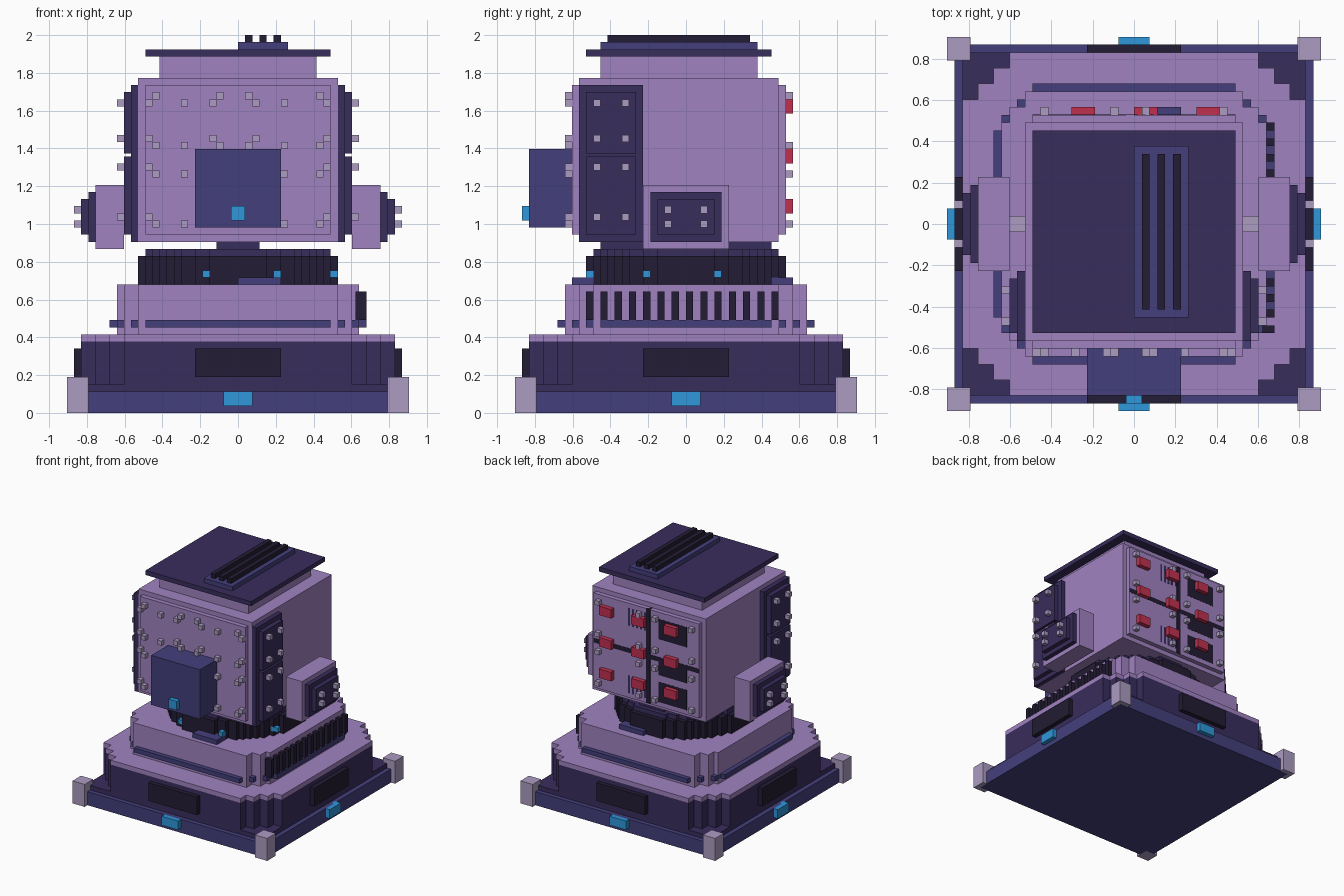
import bpy, bmesh, math

if "Cube" in bpy.data.objects:
    bpy.data.objects.remove(bpy.data.objects["Cube"])

U = 2 / 53  # one voxel


def mat(name, hexa):
    m = bpy.data.materials.new(name)
    ch = [int(hexa[i:i + 2], 16) / 255 for i in (0, 2, 4)]
    m.diffuse_color = [((c + 0.055) / 1.055) ** 2.4 for c in ch] + [1]
    m.use_nodes = True
    m.node_tree.nodes["Principled BSDF"].inputs["Base Color"].default_value = m.diffuse_color
    return m


LILAC = mat("lilac", "A083C0")
DARK = mat("dark_purple", "392D5C")
NAVY = mat("navy", "443F7C")
BLACK = mat("near_black", "221C33")
PALE = mat("pale_metal", "AC9CC2")
BLUE = mat("blue_light", "2E97DB")
RED = mat("red_block", "C03050")


def finish(name, bm, material):
    bmesh.ops.recalc_face_normals(bm, faces=bm.faces)
    me = bpy.data.meshes.new(name)
    bm.to_mesh(me)
    bm.free()
    me.materials.append(material)
    ob = bpy.data.objects.new(name, me)
    bpy.context.collection.objects.link(ob)
    return ob


def boxes(name, material, items):
    """Boxes given in voxels as (x0, x1, y0, y1, z0, z1)."""
    bm = bmesh.new()
    for x0, x1, y0, y1, z0, z1 in items:
        r = bmesh.ops.create_cube(bm, size=1)
        for v in r["verts"]:
            v.co = ((x1 if v.co.x > 0 else x0) * U,
                    (y1 if v.co.y > 0 else y0) * U,
                    (z1 if v.co.z > 0 else z0) * U)
    return finish(name, bm, material)


def stepped(name, material, steps, z0, z1):
    """Prism with staircase corners; steps are (half x, half y), widest x first."""
    q = [steps[0]]
    for (_, py), (hx, hy) in zip(steps, steps[1:]):
        q += [(hx, py), (hx, hy)]
    half = q + [(-x, y) for x, y in reversed(q)]
    pts = half + [(-x, -y) for x, y in half]
    bm = bmesh.new()
    f = bm.faces.new([bm.verts.new((x * U, y * U, z0 * U)) for x, y in pts])
    r = bmesh.ops.extrude_face_region(bm, geom=[f], use_keep_orig=True)
    top = [v for v in r["geom"] if isinstance(v, bmesh.types.BMVert)]
    bmesh.ops.translate(bm, verts=top, vec=(0, 0, (z1 - z0) * U))
    return finish(name, bm, material)


def disc_steps(r):
    widths = {}
    for k in range(r):
        widths[round(math.sqrt(r * r - (k + 0.5) ** 2))] = k + 1
    return sorted(widths.items(), reverse=True)


def flip_x(b):
    return (-b[1], -b[0]) + tuple(b[2:])


def both_x(items):
    return items + [flip_x(b) for b in items]


def four_sides(half, d0, d1, z0, z1):
    return [(-half, half, d0, d1, z0, z1), (-half, half, -d1, -d0, z0, z1),
            (d0, d1, -half, half, z0, z1), (-d1, -d0, -half, half, z0, z1)]


# Base
boxes("base_plate", NAVY, [(-23, 23, -23, 23, 0, 3)])
boxes("corner_posts", PALE, both_x([(21, 24, 21, 24, 0, 5), (21, 24, -24, -21, 0, 5)]))
boxes("base_lights", BLUE, four_sides(2, 22.5, 24, 1, 3))
boxes("base_step", DARK, [(-22, 22, -22, 22, 3, 4)])
octagon = [(22, 16), (20, 18), (18, 20), (16, 22)]
stepped("base_body", DARK, octagon, 4, 10)
stepped("base_cap", LILAC, octagon, 10, 11)
boxes("base_panels", BLACK, four_sides(6, 21.5, 23, 5, 9))

# Second tier with trim band and side vents
stepped("tier", LILAC, [(17, 13), (16, 15), (14, 17)], 11, 18)
stepped("tier_trim", NAVY, [(18, 12), (17, 14), (15, 16), (13, 18)], 12, 13)
boxes("tier_vents", BLACK, [(16.5, 18, y, y + 1, 13, 17) for y in range(-14, 14, 2)])
boxes("tier_plates", NAVY, [(0, 6, -16, -13, 18, 19), (0, 6, 12, 15, 18, 19)])

# Swivel neck
stepped("swivel_ring", BLACK, disc_steps(14), 18, 22)
stepped("swivel_collar", DARK, disc_steps(13), 22, 23)
boxes("neck_beam", DARK, [(-3, 3, -12, 12, 23, 24)])
boxes("swivel_lights", BLUE, [(-5, -4, -14, -12, 19, 20), (5, 6, -14, -12, 19, 20),
                              (12, 14, -6, -5, 19, 20), (12, 14, 4, 5, 19, 20)])

# Head
boxes("head", LILAC, [(-14, 14, -15, 13, 24, 47)])
boxes("front_plate", LILAC, [(-13, 13, -16, -15, 25, 46)])
front_bolts = []
for za, zb in ((43, 44), (38, 37), (34, 33), (27, 26)):
    low = min(za, zb) if za < 40 else za
    front_bolts += [(x, x + 1, -17, -16, za, za + 1) for x in (-13, -4, 2, 12)]
    front_bolts += [(x, x + 1, -17, -16, zb, zb + 1) for x in (-12, -3, 1, 11)]
    front_bolts += [(x, x + 1, -17, -16, low, low + 1) for x in (-8, 6)]
boxes("front_bolts", PALE, [b for b in front_bolts
                            if not (-6 < b[0] < 6 and b[4] < 37)])
boxes("front_box", NAVY, [(-6, 6, -22, -16, 26, 37)])
boxes("front_light", BLUE, [(-1, 1, -23, -22, 27, 29)])

# Cheek armour on both sides
boxes("cheek_backs", DARK, both_x([(14, 15, -15, -6, 24, 46)]))
boxes("cheek_plates", DARK, both_x([(15, 16, -14, -7, 25, 36), (15, 16, -14, -7, 36.4, 45)]))
boxes("cheek_bolts", PALE, both_x([(16, 17, y, y + 1, z, z + 1)
                                   for y in (-13 + 8, -13)[1:] + (-9 + 5.2 - 5.2,)
                                   for z in (27, 34, 38, 43)]))

# Side pods on short axles
boxes("pod_axles", PALE, both_x([(14, 16, -1, 1, 26, 29)]))
boxes("side_pods", LILAC, both_x([(16, 20, -6, 6, 23, 32)]))
boxes("pod_plates", DARK, both_x([(20, 21, -5, 5, 24, 31), (21, 22, -4, 4, 25, 30)]))
boxes("pod_bolts", PALE, both_x([(22, 23, y, y + 1, z, z + 1)
                                 for y in (-3, 2) for z in (26, 28)]))

# Back panel: seams, grilles, red blocks and bolts
boxes("back_plate", LILAC, [(-13, 13, 13, 14, 25, 46)])
boxes("back_seams", BLACK, [(-1, 0, 13, 14.06, 25, 46), (-13, 13, 13, 14.05, 35, 36)])
rows = (28, 35, 42)
boxes("back_recesses", BLACK, [(-10, -3, 13, 14.03, z0, z1)
                               for z0, z1 in ((26, 30.5), (32, 35), (40, 44.5))])
boxes("back_grille", DARK, [(x, x + 0.5, 13, 14.03, z0, z1) for x in range(0, 5)
                            for z0, z1 in ((26, 30), (41, 45))])
boxes("back_red_blocks", RED, [(x, x + 3, 14, 15, z, z + 2)
                               for x in (-8, 0, 8) for z in rows])
boxes("back_bolts", PALE, [(x, x + 1, 14, 15, z, z + 1)
                           for x in (-12, -3, 1, 11) for z in (26, 33, 37, 44)])

# Roof
boxes("roof_riser", LILAC, [(-11, 11, -12, 10, 47, 50)])
boxes("roof_slab", DARK, [(-13, 13, -14, 12, 50, 51)])
boxes("roof_vent_base", NAVY, [(0, 7, -12, 10, 51, 52)])
boxes("roof_vent_bars", BLACK, [(x, x + 1, -11, 9, 52, 53) for x in (1, 3, 5)])
